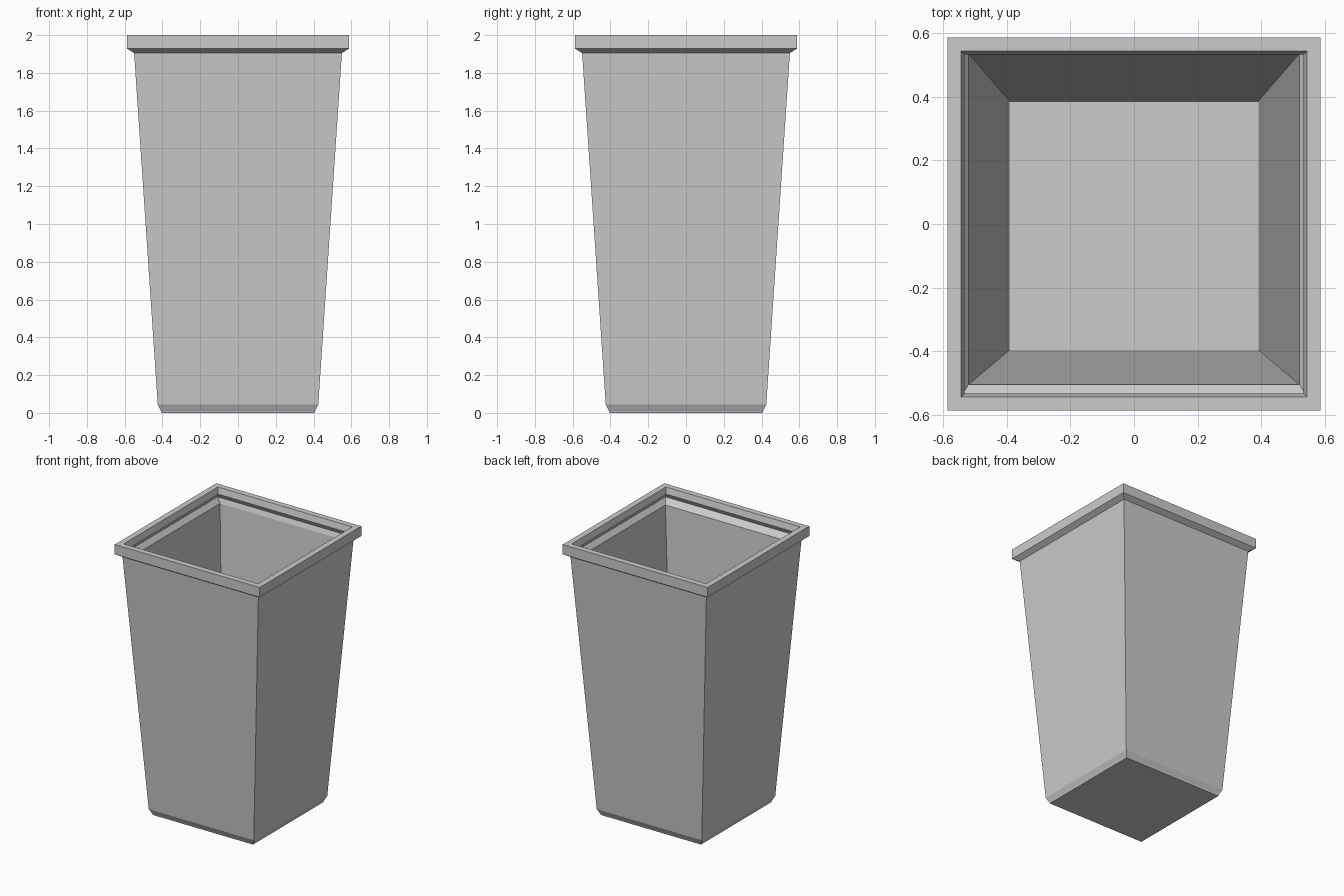
import bpy, bmesh

if "Cube" in bpy.data.objects:
    bpy.data.objects.remove(bpy.data.objects["Cube"])

# Square rings from the underside, up the outside, over the rim and down inside:
# (half width, height, y offset)
rings = [
    (0.405, 0.00, 0), (0.408, 0.01, 0), (0.425, 0.045, 0),   # foot chamfer
    (0.55, 1.905, 0),                                        # tapered body
    (0.587, 1.928, 0), (0.587, 2.00, 0),                     # rim band
    (0.544, 2.00, 0), (0.533, 1.955, 0),                     # rim opening
    (0.549, 1.925, 0),                                       # undercut groove
    (0.52, 1.89, 0.015),                                     # inner ledge
    (0.391, 0.04, -0.005),                                   # inner floor
]


def square_ring(bm, half, z, dy):
    return [bm.verts.new((sx * half, sy * half + dy, z))
            for sx, sy in ((-1, -1), (1, -1), (1, 1), (-1, 1))]


# Planter shell
bm = bmesh.new()
loops = [square_ring(bm, *r) for r in rings]
for a, b in zip(loops, loops[1:]):
    for i in range(4):
        j = (i + 1) % 4
        bm.faces.new((a[i], a[j], b[j], b[i]))
bm.faces.new(loops[0][::-1])
bm.faces.new(loops[-1])
bmesh.ops.recalc_face_normals(bm, faces=bm.faces[:])

mesh = bpy.data.meshes.new("square_planter")
bm.to_mesh(mesh)
bm.free()
planter = bpy.data.objects.new("square_planter", mesh)
bpy.context.collection.objects.link(planter)
